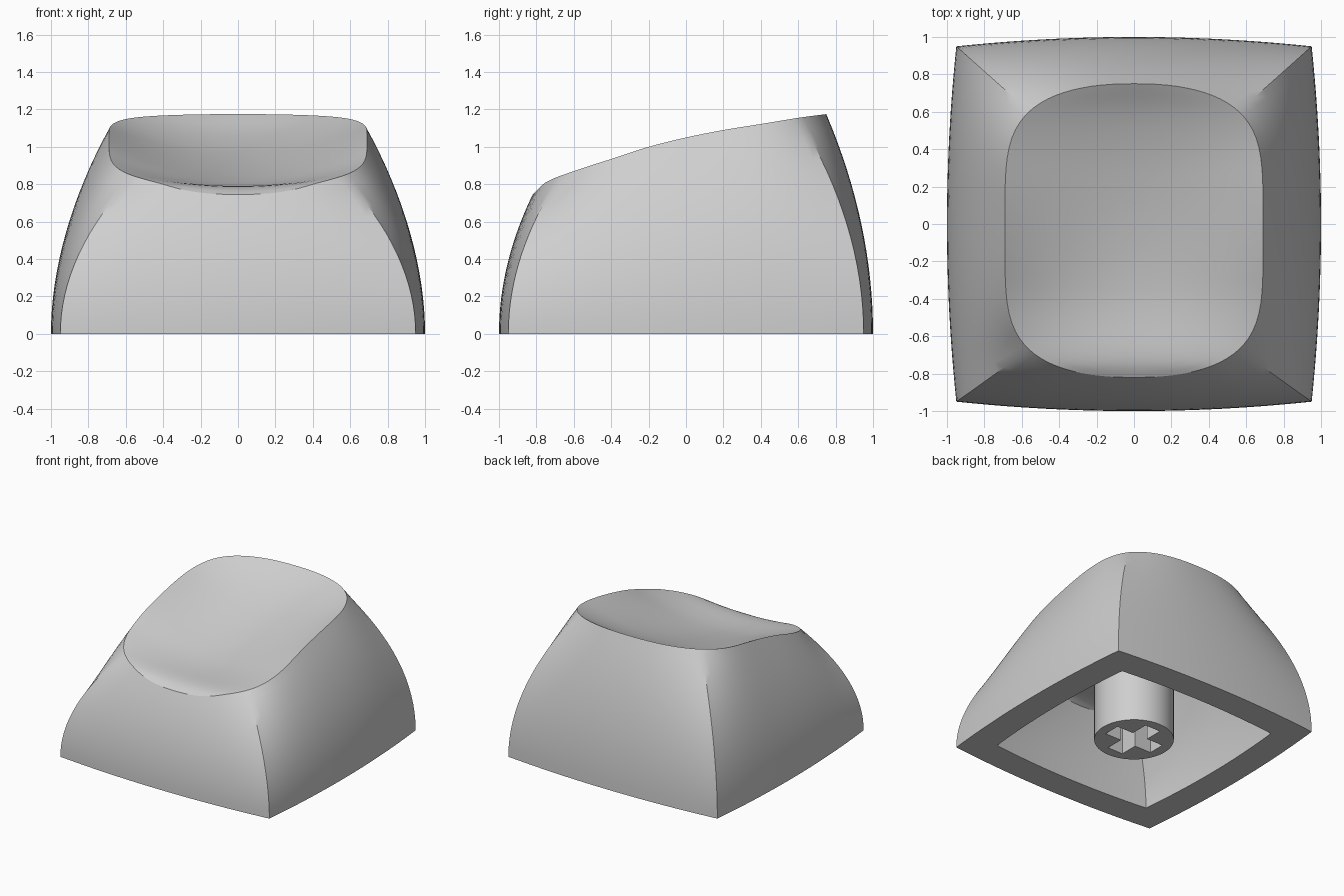
import bpy, bmesh, math

if "Cube" in bpy.data.objects:
    bpy.data.objects.remove(bpy.data.objects["Cube"])

SIDE = 24             # segments along each side of the cap
LEVELS = 16           # rings up the wall
CX, CY, CENTRE = 0.69, 0.785, -0.035   # half sizes and y centre of the top outline
PX, PY = 2.3, 4.6     # roundness exponents of the top outline
INNER = 0.77          # cavity size relative to the outside

# height along y: at the rim, and along the middle of the dish
RIM = [(-.82, .745), (-.75, .81), (-.6, .87), (-.4, .935), (-.2, 1.0), (0, 1.05),
       (.2, 1.09), (.4, 1.122), (.6, 1.155), (.75, 1.175)]
DISH = [(-.82, .745), (-.76, .775), (-.68, .789), (-.55, .792), (-.4, .802), (-.2, .835),
        (0, .88), (.2, .935), (.4, 1.0), (.6, 1.085), (.75, 1.175)]

grey = bpy.data.materials.new("light_grey")
grey.diffuse_color = (0.62, 0.62, 0.62, 1)
grey.use_nodes = True
grey.node_tree.nodes["Principled BSDF"].inputs["Base Color"].default_value = grey.diffuse_color


def smooth_curve(pts, y):
    """Cubic interpolation through the points."""
    y = min(max(y, pts[0][0]), pts[-1][0])
    n = len(pts)

    def slope(i):
        a, b = pts[max(i - 1, 0)], pts[min(i + 1, n - 1)]
        return (b[1] - a[1]) / (b[0] - a[0])
    i = next(k for k in range(n - 1) if y <= pts[k + 1][0])
    (y0, z0), (y1, z1) = pts[i], pts[i + 1]
    h = y1 - y0
    t = (y - y0) / h
    return ((2*t**3 - 3*t**2 + 1) * z0 + (t**3 - 2*t**2 + t) * h * slope(i)
            + (3*t**2 - 2*t**3) * z1 + (t**3 - t**2) * h * slope(i + 1))


def top_height(x, y):
    """Scooped top: low in the middle, rising to the rim at both sides."""
    v = min(abs((y - CENTRE) / CY), 1)
    half = CX * (1 - v ** PY) ** (1 / PX)
    k = min((x / half) ** 2, 1) if half > 1e-4 else 1
    c = smooth_curve(DISH, y)
    return c + (smooth_curve(RIM, y) - c) * k


def outlines():
    """Matching points on the bowed-square base and the rounded top."""
    base, top = [], []
    for q in range(4):
        cs, sn = round(math.cos(q * math.pi / 2)), round(math.sin(q * math.pi / 2))
        for i in range(SIDE):
            t = -1 + 2 * i / SIDE
            bx, by = 1 - 0.05 * t * t, 0.95 * t
            base.append((bx * cs - by * sn, bx * sn + by * cs))
            u, v = cs - t * sn, sn + t * cs
            lo, hi = 0.0, 1.0
            for _ in range(40):
                m = (lo + hi) / 2
                if abs(m * u) ** PX + abs(m * v) ** PY < 1:
                    lo = m
                else:
                    hi = m
            top.append((lo * u * CX, lo * v * CY + CENTRE))
    return base, top


def bridge(bm, a, b):
    n = len(a)
    for i in range(n):
        bm.faces.new((a[i], a[(i + 1) % n], b[(i + 1) % n], b[i]))


def cap_skin(bm, scale):
    """Curved walls and scooped top; returns the bottom ring."""
    base, top = outlines()
    rings = []
    for j in range(LEVELS + 1):
        s = j / LEVELS
        ring = []
        for (bx, by), (tx, ty) in zip(base, top):
            z = smooth_curve(RIM, ty) * s
            ring.append(bm.verts.new((scale * (bx + (tx - bx) * s * s),
                                      scale * (by + (ty - by) * s * s), scale * z)))
        rings.append(ring)
    for r in (.97, .94, .9, .85, .78, .7, .6, .5, .4, .3, .2, .1):
        ring = []
        for tx, ty in top:
            x, y = tx * r, CENTRE + (ty - CENTRE) * r
            ring.append(bm.verts.new((scale * x, scale * y, scale * top_height(x, y))))
        rings.append(ring)
    for a, b in zip(rings, rings[1:]):
        bridge(bm, a, b)
    bm.faces.new(rings[-1])
    return rings[0]


def finish(bm, name):
    bmesh.ops.recalc_face_normals(bm, faces=bm.faces[:])
    me = bpy.data.meshes.new(name)
    bm.to_mesh(me)
    bm.free()
    ob = bpy.data.objects.new(name, me)
    bpy.context.collection.objects.link(ob)
    me.materials.append(grey)
    bpy.ops.object.select_all(action='DESELECT')
    ob.select_set(True)
    bpy.context.view_layer.objects.active = ob
    bpy.ops.object.shade_smooth_by_angle(angle=math.radians(30))


# hollow key cap: outer skin, cavity skin and flat bottom edge
bm = bmesh.new()
bridge(bm, cap_skin(bm, 1), cap_skin(bm, INNER))
finish(bm, "key_cap_shell")

# round stem with a cross-shaped socket
R, L, W, STEM_TOP, SOCKET = 0.3, 0.22, 0.07, 0.74, 0.45
circle = [(R * math.cos(a * math.pi / 32), R * math.sin(a * math.pi / 32)) for a in range(64)]
cross = []
for q in range(4):
    cs, sn = round(math.cos(q * math.pi / 2)), round(math.sin(q * math.pi / 2))
    cross += [(x * cs - y * sn, x * sn + y * cs) for x, y in ((L, -W), (L, W), (W, W))]
bm = bmesh.new()
edges = []
for outline, height in ((circle, STEM_TOP), (cross, SOCKET)):
    low = [bm.verts.new((x, y, 0)) for x, y in outline]
    high = [bm.verts.new((x, y, height)) for x, y in outline]
    bridge(bm, low, high)
    bm.faces.new(high)
    edges += [bm.edges.get((low[i], low[i - 1])) for i in range(len(low))]
bmesh.ops.triangle_fill(bm, edges=edges, use_beauty=True)
finish(bm, "stem")
